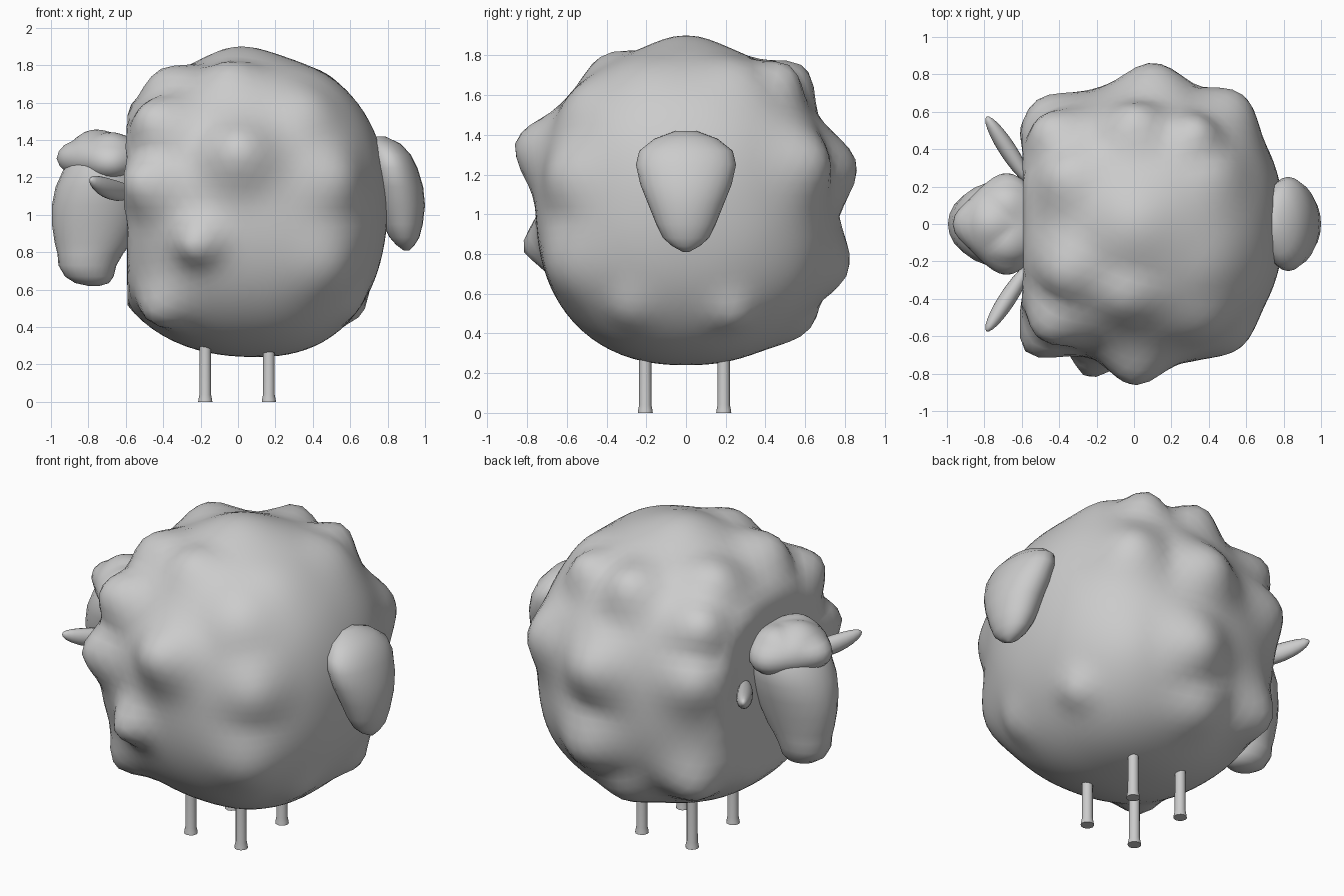
import bpy, bmesh, math
from mathutils import Vector

if "Cube" in bpy.data.objects:
    bpy.data.objects.remove(bpy.data.objects["Cube"])


def finish(name, bm, angle=60):
    bmesh.ops.recalc_face_normals(bm, faces=bm.faces)
    me = bpy.data.meshes.new(name)
    bm.to_mesh(me)
    bm.free()
    ob = bpy.data.objects.new(name, me)
    bpy.context.collection.objects.link(ob)
    bpy.ops.object.select_all(action='DESELECT')
    ob.select_set(True)
    bpy.context.view_layer.objects.active = ob
    bpy.ops.object.shade_smooth_by_angle(angle=math.radians(angle))
    return ob


def fleece(name, centre, front, back, ry, rz, power, bumps, flat=None, detail=5):
    """Rounded ball whose surface swells out to each bump point (x, y, z, width)."""
    c = Vector(centre)

    def base(d):
        rx = front if d.x < 0 else back
        s = sum(abs(v / r) ** power for v, r in zip(d, (rx, ry, rz)))
        r = s ** (-1 / power)
        return min(r, flat / -d.x) if flat and d.x < 0 else r

    lumps = []
    for x, y, z, w in bumps:
        p = Vector((x, y, z)) - c
        d = p.normalized()
        lumps.append((d, p.length - base(d), w / p.length))
    bm = bmesh.new()
    bmesh.ops.create_icosphere(bm, subdivisions=detail, radius=1)
    for v in bm.verts:
        d = v.co.normalized()
        swell = max(a * math.exp(-(d.angle(e, 0) / w) ** 2) for e, a, w in lumps)
        r = base(d) + max(swell, 0)
        if flat and d.x < 0:
            r = min(r, (flat + 0.02) / -d.x)
        v.co = c + d * r
    return finish(name, bm)


def loft(name, rings, sides=24):
    """Skin ellipses given as (z, x, x radius, y radius)."""
    bm = bmesh.new()
    loops = []
    for z, x, rx, ry in rings:
        loops.append([bm.verts.new((x + rx * math.cos(2 * math.pi * i / sides),
                                    ry * math.sin(2 * math.pi * i / sides), z))
                      for i in range(sides)])
    for a, b in zip(loops, loops[1:]):
        for i in range(sides):
            j = (i + 1) % sides
            bm.faces.new((a[i], a[j], b[j], b[i]))
    bm.faces.new(loops[0])
    bm.faces.new(loops[-1])
    return finish(name, bm)


# Woolly body
fleece("wool_body", (0.1, 0, 1.04), 0.85, 0.69, 0.755, 0.8, 2.3, [
    # crown
    (0, 0, 1.9, .22), (0, .6, 1.74, .16), (-.05, -.42, 1.80, .15),
    (.47, .3, 1.74, .16), (.45, -.25, 1.74, .16), (-.42, -.28, 1.77, .17),
    (-.42, .28, 1.77, .17), (.35, .53, 1.74, .14),
    # front side
    (0, -.86, 1.36, .19), (-.25, -.82, .83, .13), (.57, -.66, 1.2, .17),
    (.52, -.66, .72, .2), (-.47, -.52, .45, .15), (-.5, -.6, 1.55, .18),
    (-.57, -.69, 1.18, .17), (.4, -.56, 1.6, .16),
    # back side
    (.1, .86, 1.25, .2), (.58, .69, 1.28, .19), (-.52, .66, 1.25, .18),
    (.15, .82, .72, .2), (-.48, .6, .55, .18), (.5, .6, .68, .18),
    (-.5, .55, 1.58, .17), (0, .62, .42, .18),
    # tail side
    (.66, .25, .47, .11), (.8, 0, 1.15, .3), (.64, -.3, .5, .12),
], flat=0.69)

# Face with a rounded muzzle
loft("face", [
    (.62, -.77, .03, .03), (.635, -.78, .09, .07), (.67, -.795, .13, .105),
    (.73, -.805, .155, .13), (.79, -.79, .175, .14), (.85, -.775, .205, .155),
    (.95, -.76, .235, .18), (1.05, -.745, .25, .205), (1.15, -.73, .245, .225),
    (1.25, -.71, .22, .225), (1.34, -.69, .17, .18), (1.4, -.68, .06, .06)])

# Wool cap on the head
fleece("wool_cap", (-.68, 0, 1.3), .23, .2, .22, .13, 2.2, [
    (-.97, 0, 1.31, .12), (-.86, -.15, 1.27, .1), (-.86, .15, 1.27, .1),
    (-.8, 0, 1.45, .12), (-.68, -.27, 1.26, .13), (-.68, .27, 1.26, .13),
    (-.68, .15, 1.43, .1), (-.68, -.15, 1.43, .1)], detail=4)

# Drooping tail
loft("tail", [
    (.81, .9, .015, .015), (.84, .895, .05, .07), (.88, .89, .08, .115),
    (.95, .88, .108, .15), (1.05, .87, .13, .19), (1.15, .85, .14, .23),
    (1.25, .825, .135, .252), (1.32, .805, .12, .235), (1.38, .775, .095, .16),
    (1.42, .75, .035, .05)])

# Leaf-shaped ears, one each side
for side, label in ((1, "left"), (-1, "right")):
    a, b = Vector((-.56, .22 * side, 1.11)), Vector((-.79, .575 * side, 1.18))
    along = (b - a).normalized()
    across = along.cross(Vector((0, 0, 1))).normalized()
    up = across.cross(along)
    bm = bmesh.new()
    bmesh.ops.create_uvsphere(bm, u_segments=16, v_segments=12, radius=1)
    for v in bm.verts:
        x, y, z = v.co
        v.co = ((a + b) / 2 + along * z * (b - a).length / 2
                + across * x * .046 + up * (y * .055 + .02 * (z * z - .5)))
    finish("ear_" + label, bm)

# Four thin legs with slightly flared feet
for x in (-.175, .165):
    for y in (-.205, .19):
        leg = loft("leg", [(0, x, .038, .038), (.015, x, .036, .036),
                           (.04, x, .031, .031), (.45, x, .03, .03)], sides=12)
        leg.location.y = y
